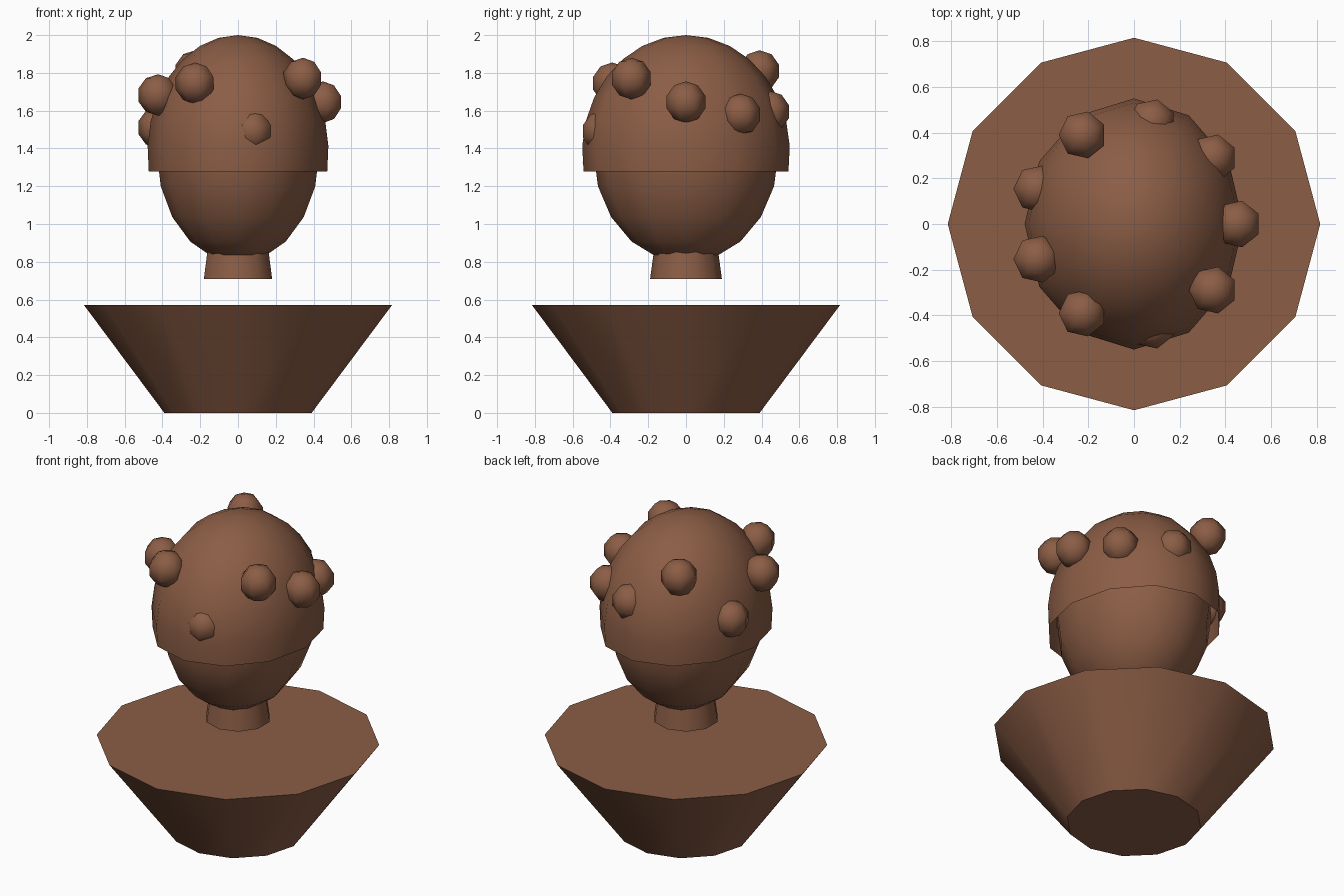
import bpy, bmesh, math
from mathutils import Matrix

if "Cube" in bpy.data.objects:
    bpy.data.objects.remove(bpy.data.objects["Cube"])

brown = bpy.data.materials.new("brown")
brown.diffuse_color = (0.26, 0.11, 0.06, 1)
brown.use_nodes = True
brown.node_tree.nodes["Principled BSDF"].inputs["Base Color"].default_value = brown.diffuse_color


def lathe(name, profile, sides, phase=0.0, scale=(1, 1), loc=(0, 0, 0), sharp=60, matrix=None):
    """Revolve (radius, z) points, listed from bottom to top, around z."""
    bm = bmesh.new()
    rings = []
    for r, z in profile:
        if r < 1e-5:
            rings.append([bm.verts.new((0, 0, z))] * sides)
        else:
            rings.append([bm.verts.new((r * scale[0] * math.cos(phase + math.tau * i / sides),
                                        r * scale[1] * math.sin(phase + math.tau * i / sides), z))
                          for i in range(sides)])
    for lo, hi in zip(rings, rings[1:]):
        for i in range(sides):
            j = (i + 1) % sides
            bm.faces.new(dict.fromkeys((lo[i], lo[j], hi[j], hi[i]))).smooth = True
    bm.normal_update()
    for e in bm.edges:
        if len(e.link_faces) == 2:
            e.smooth = e.calc_face_angle() < math.radians(sharp)
    if matrix:
        bm.transform(matrix)
    me = bpy.data.meshes.new(name)
    bm.to_mesh(me)
    bm.free()
    me.materials.append(brown)
    ob = bpy.data.objects.new(name, me)
    ob.location = loc
    bpy.context.collection.objects.link(ob)
    return ob


def arc(r, h, rings, start=180.0):
    """Half-ellipse profile from polar angle start up to the top pole."""
    pts = []
    for k in range(rings + 1):
        t = math.radians(start * (1 - k / rings))
        pts.append((r * math.sin(t), h * math.cos(t)))
    return pts


# Shoulders and neck
lathe("shoulder_base", [(0, 0), (0.39, 0), (0.815, 0.57), (0, 0.57)], 12, sharp=45)
lathe("neck", [(0, 0.71), (0.19, 0.71), (0.157, 0.95), (0, 0.95)], 10, phase=math.pi / 2, sharp=45)

# Head, with an open hair cap around it
lathe("head", arc(1, 0.586, 10), 12, scale=(0.43, 0.49), loc=(0, 0, 1.381), sharp=180)
lathe("hair_cap", arc(1, 0.619, 8, 99.5), 12, scale=(0.479, 0.55), loc=(0, 0, 1.381), sharp=180)

# Nose, its tip just reaching the hair surface
lathe("nose", [(0, 0), (0.05, 0), (0, 0.11)], 8, loc=(0, -0.44, 1.326),
      matrix=Matrix.Rotation(math.pi / 2, 4, 'X'))

# Nine curls around the head, 40 degrees apart
heights = [1.645, 1.58, 1.595, 1.81, 1.51, 1.683, 1.745, 1.49, 1.77]
for i, z in enumerate(heights):
    a = math.radians(40 * i)
    lathe(f"hair_curl_{i + 1}", arc(0.11, 0.11, 5), 7, phase=math.pi,
          loc=(0.45 * math.cos(a), 0.45 * math.sin(a), z), sharp=180)
